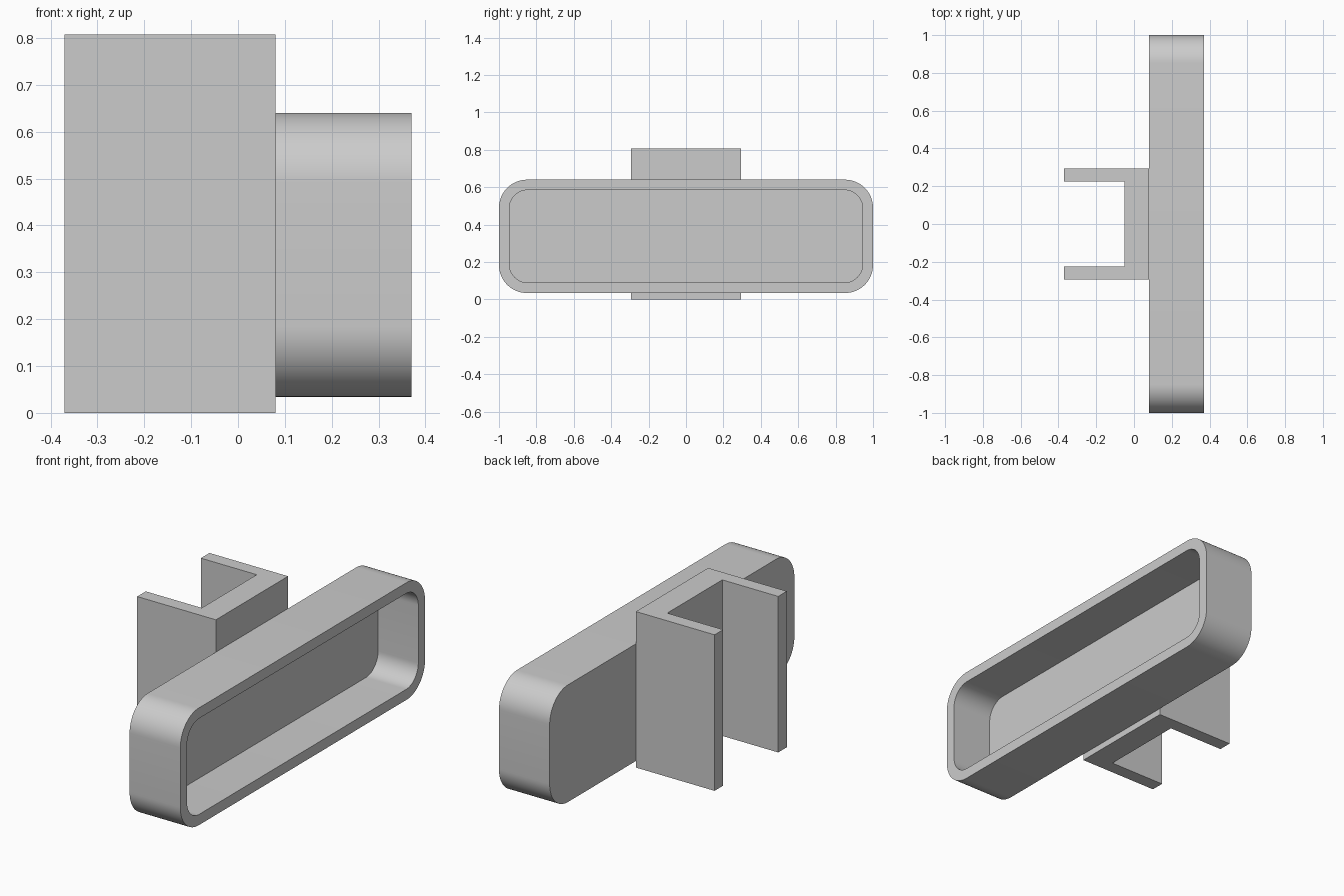
import bpy, bmesh
from math import cos, sin, pi, radians
from mathutils import Vector

cube = bpy.data.objects.get("Cube")
if cube:
    bpy.data.objects.remove(cube, do_unlink=True)

grey = bpy.data.materials.new("plain_grey")
grey.use_nodes = True
colour = (0.6, 0.6, 0.6, 1)
grey.diffuse_color = colour
grey.node_tree.nodes["Principled BSDF"].inputs["Base Color"].default_value = colour


def finish(name, bm):
    bmesh.ops.recalc_face_normals(bm, faces=bm.faces)
    mesh = bpy.data.meshes.new(name)
    bm.to_mesh(mesh)
    bm.free()
    mesh.materials.append(grey)
    obj = bpy.data.objects.new(name, mesh)
    bpy.context.collection.objects.link(obj)
    return obj


def rounded_loop(bm, x, half_y, half_z, radius, mid_z, steps=16):
    """Ring of vertices around a rounded rectangle facing x."""
    ring = []
    for corner, (sy, sz) in enumerate([(1, 1), (-1, 1), (-1, -1), (1, -1)]):
        for i in range(steps + 1):
            a = (corner + i / steps) * pi / 2
            ring.append(bm.verts.new((x, sy * (half_y - radius) + radius * cos(a),
                                      mid_z + sz * (half_z - radius) + radius * sin(a))))
    return ring


# Open rounded tray: back, outer wall, rim, inner wall and floor
BACK, FLOOR, RIM, MID = 0.08, 0.14, 0.37, 0.337
outer = (1.0, 0.303, 0.15)
inner = (0.945, 0.248, 0.1)
bm = bmesh.new()
rings = [rounded_loop(bm, x, *size, MID)
         for x, size in [(BACK, outer), (RIM, outer), (RIM, inner), (FLOOR, inner)]]
for a, b in zip(rings, rings[1:]):
    for i in range(len(a)):
        j = (i + 1) % len(a)
        bm.faces.new((a[i], a[j], b[j], b[i]))
bm.faces.new(rings[0])
bm.faces.new(rings[-1])
tray = finish("tray", bm)
bpy.ops.object.select_all(action="DESELECT")
tray.select_set(True)
bpy.context.view_layer.objects.active = tray
bpy.ops.object.shade_smooth_by_angle(angle=radians(30))

# U-shaped bracket behind the tray, extruded upwards
half = [(BACK, 0.295), (-0.37, 0.295), (-0.37, 0.225), (-0.05, 0.225)]
profile = half + [(x, -y) for x, y in reversed(half)]
bm = bmesh.new()
base = bm.faces.new([bm.verts.new((x, y, 0)) for x, y in profile])
top = bmesh.ops.extrude_face_region(bm, geom=[base])["geom"]
bmesh.ops.translate(bm, vec=Vector((0, 0, 0.807)),
                    verts=[v for v in top if isinstance(v, bmesh.types.BMVert)])
finish("bracket", bm)
